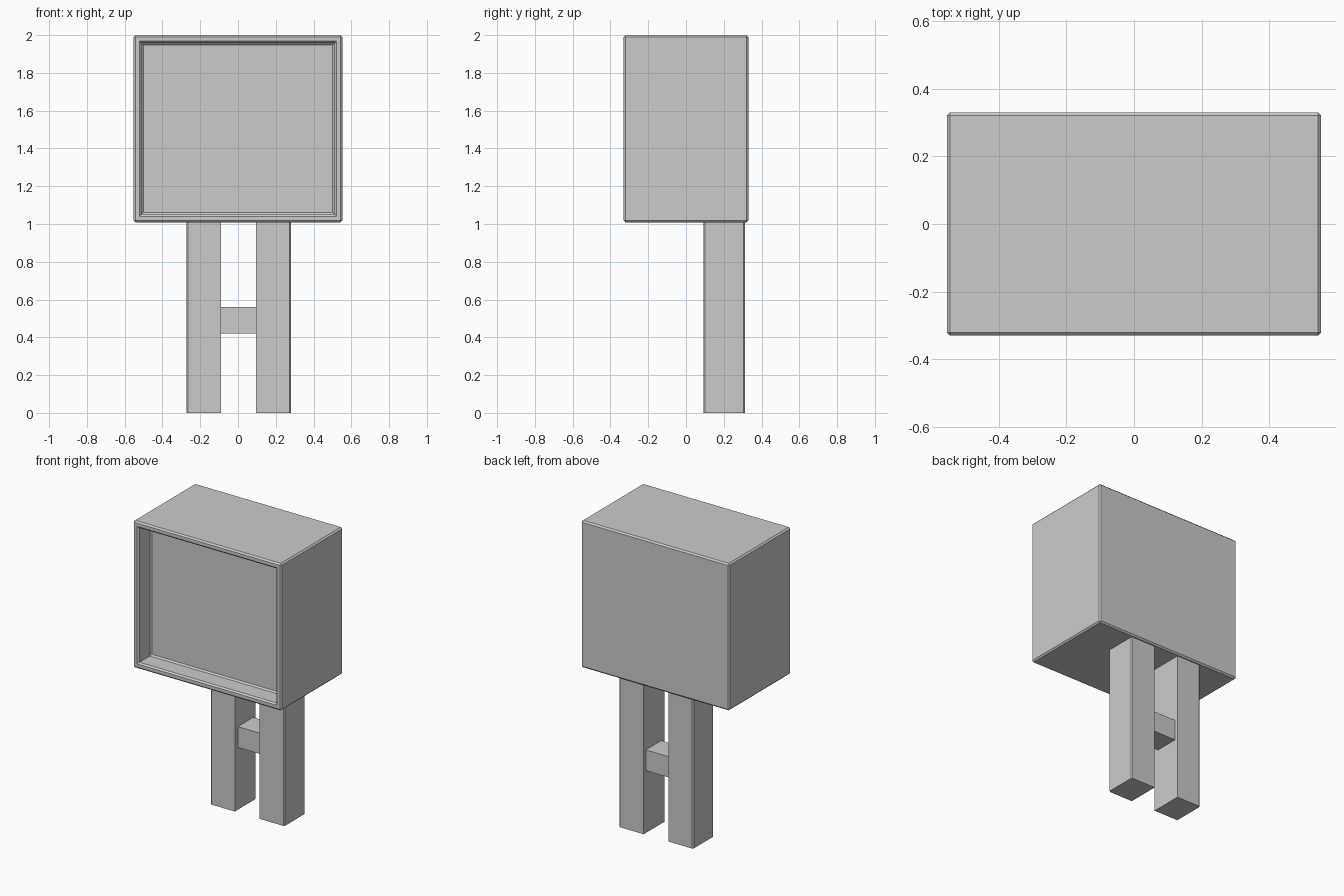
import bpy, bmesh
from mathutils import Vector

if "Cube" in bpy.data.objects:
    bpy.data.objects.remove(bpy.data.objects["Cube"])


def box_bmesh(lo, hi):
    bm = bmesh.new()
    bmesh.ops.create_cube(bm, size=1)
    lo, hi = Vector(lo), Vector(hi)
    for v in bm.verts:
        v.co = Vector([lo[i] + (v.co[i] + 0.5) * (hi[i] - lo[i]) for i in range(3)])
    return bm


def chamfer(bm, edges, width):
    bmesh.ops.bevel(bm, geom=edges, offset=width, offset_type='OFFSET',
                    segments=1, profile=0.5, affect='EDGES')


def finish(bm, name):
    bmesh.ops.recalc_face_normals(bm, faces=bm.faces)
    me = bpy.data.meshes.new(name)
    bm.to_mesh(me)
    bm.free()
    ob = bpy.data.objects.new(name, me)
    bpy.context.collection.objects.link(ob)
    return ob


# Cabinet with a recessed front panel; the recess corners stay sharp
bm = box_bmesh((-0.553, -0.33, 1.009), (0.553, 0.33, 2.0))
bm.normal_update()
front = min(bm.faces, key=lambda f: f.calc_center_median().y)
bmesh.ops.inset_region(bm, faces=[front], thickness=0.042, use_even_offset=True)
ext = bmesh.ops.extrude_discrete_faces(bm, faces=[front])
for f in ext['faces']:
    bmesh.ops.translate(bm, verts=f.verts, vec=(0, 0.13, 0))
bm.normal_update()


def is_recess_corner(e):
    a, b = e.verts
    return abs(abs(a.co.y - b.co.y) - 0.13) < 1e-4


def is_rim_mitre(e):
    return len(e.link_faces) == 2 and e.calc_face_angle(0) < 0.01


chamfer(bm, [e for e in bm.edges if not is_recess_corner(e) and not is_rim_mitre(e)], 0.01)
finish(bm, "cabinet")

# Two legs, chamfered on their outer upright edges
for name, side, inner, outer in (("left_leg", -1, 0.089, 0.272), ("right_leg", 1, 0.096, 0.281)):
    xs = sorted((side * inner, side * outer))
    bm = box_bmesh((xs[0], 0.093, 0), (xs[1], 0.313, 1.015))
    edges = [e for e in bm.edges
             if all(abs(v.co.x - side * outer) < 1e-4 for v in e.verts)
             and abs(e.verts[0].co.z - e.verts[1].co.z) > 0.5]
    chamfer(bm, edges, 0.008)
    finish(bm, name)

# Crossbar between the legs
finish(box_bmesh((-0.092, 0.125, 0.42), (0.099, 0.29, 0.56)), "crossbar")
